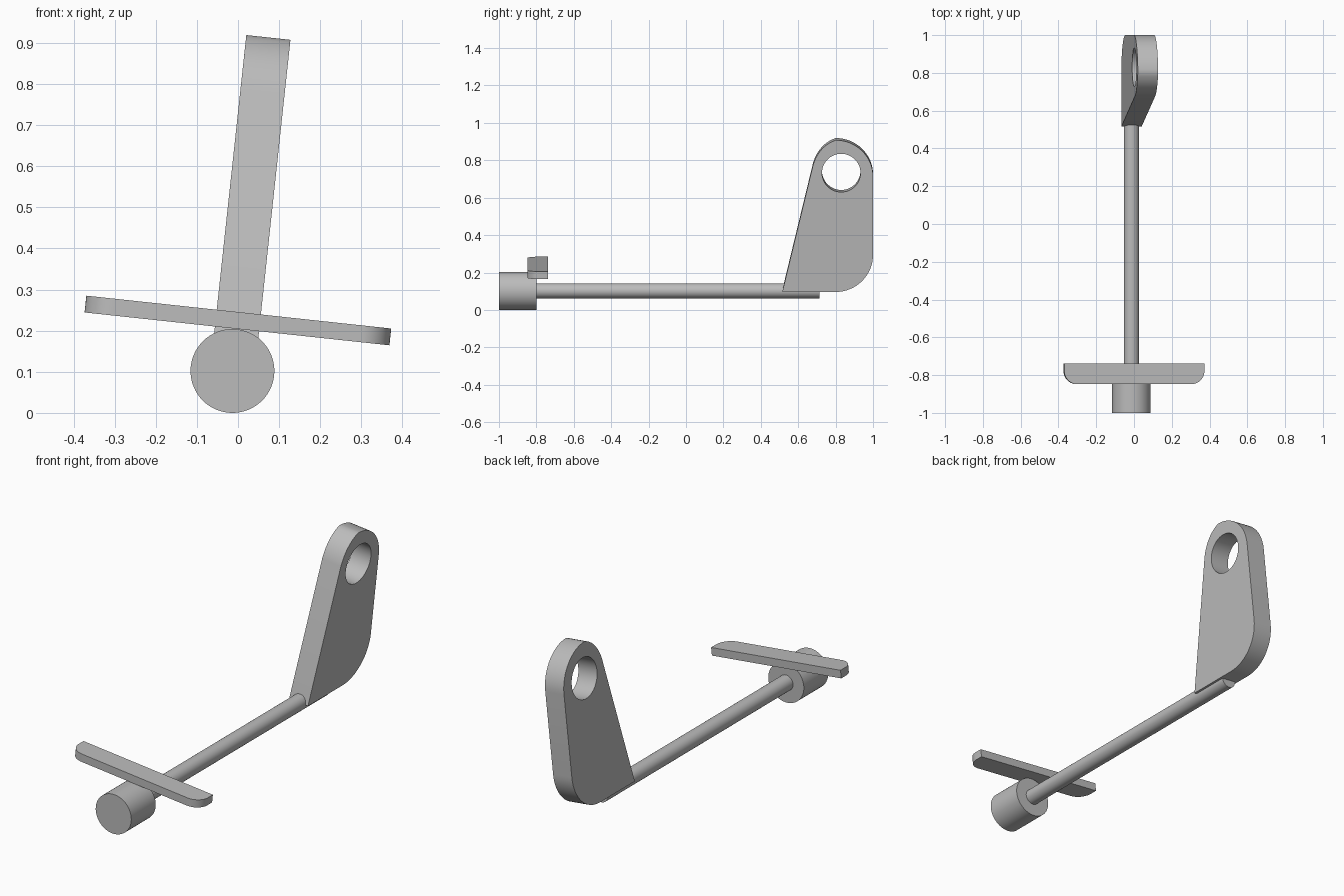
import bpy
import bmesh
from math import sin, cos, pi, radians
from mathutils import Matrix, Vector

if "Cube" in bpy.data.objects:
    bpy.data.objects.remove(bpy.data.objects["Cube"], do_unlink=True)

# Single grey material
GREY = (0.5, 0.5, 0.5, 1.0)
mat = bpy.data.materials.new("plain grey")
mat.use_nodes = True
mat.diffuse_color = GREY
mat.node_tree.nodes["Principled BSDF"].inputs["Base Color"].default_value = GREY

# The whole assembly is rolled slightly about the rod axis
ROLL = Matrix.Translation((-0.0135, 0, 0.102)) @ Matrix.Rotation(radians(6.15), 4, "Y")
SIDEWAYS = Matrix(((0, 0, 1, 0), (1, 0, 0, 0), (0, 1, 0, 0), (0, 0, 0, 1)))


def arc(cx, cy, rx, ry, start, end, steps=16):
    angles = [radians(start + (end - start) * i / steps) for i in range(steps + 1)]
    return [(cx + rx * cos(a), cy + ry * sin(a)) for a in angles]


def bend(a, b, c, steps=10):
    a, b, c = Vector(a), Vector(b), Vector(c)
    ts = [i / steps for i in range(steps + 1)]
    return [tuple(a * (1 - t) ** 2 + b * 2 * t * (1 - t) + c * t * t) for t in ts]


def finish(obj):
    obj.data.materials.clear()
    obj.data.materials.append(mat)
    bpy.ops.object.select_all(action="DESELECT")
    obj.select_set(True)
    bpy.context.view_layer.objects.active = obj
    bpy.ops.object.shade_smooth_by_angle(angle=radians(25))


def plate(name, loops, half_thickness, matrix):
    """Extrude a filled outline; any further loops become holes."""
    curve = bpy.data.curves.new(name + " outline", "CURVE")
    curve.dimensions = "2D"
    curve.fill_mode = "BOTH"
    curve.extrude = half_thickness
    for loop in loops:
        spline = curve.splines.new("POLY")
        spline.points.add(len(loop) - 1)
        for point, (x, y) in zip(spline.points, loop):
            point.co = (x, y, 0, 1)
        spline.use_cyclic_u = True
    helper = bpy.data.objects.new(name + " outline", curve)
    bpy.context.collection.objects.link(helper)
    deps = bpy.context.evaluated_depsgraph_get()
    mesh = bpy.data.meshes.new_from_object(helper.evaluated_get(deps))
    bpy.data.objects.remove(helper, do_unlink=True)
    bm = bmesh.new()
    bm.from_mesh(mesh)
    bmesh.ops.remove_doubles(bm, verts=bm.verts, dist=0.0001)
    bmesh.ops.recalc_face_normals(bm, faces=bm.faces)
    bm.to_mesh(mesh)
    bm.free()
    mesh.name = name
    obj = bpy.data.objects.new(name, mesh)
    bpy.context.collection.objects.link(obj)
    obj.matrix_world = ROLL @ matrix
    finish(obj)


def rod(name, radius, y0, y1):
    bpy.ops.mesh.primitive_cylinder_add(vertices=64, radius=radius, depth=y1 - y0)
    obj = bpy.context.object
    obj.name = name
    place = Matrix.Translation((0, (y0 + y1) / 2, 0)) @ Matrix.Rotation(pi / 2, 4, "X")
    obj.matrix_world = ROLL @ place
    finish(obj)


# Front knob and long shaft
rod("front_knob", 0.102, -1.0, -0.8)
rod("shaft", 0.04, -0.81, 0.715)

# Cross bar with rounded front corners
bar = [(0.373, -0.738), (-0.373, -0.738)]
bar += arc(-0.303, -0.778, 0.07, 0.07, 180, 270)
bar += arc(0.303, -0.778, 0.07, 0.07, 270, 360)
plate("cross_bar", [bar], 0.0205, Matrix.Translation((0, 0, 0.1235)))

# Upright bracket with a round eye
bracket = [(0.515, 0)]
bracket += arc(0.8, 0.2, 0.2, 0.2, 270, 360)
bracket += arc(0.8, 0.62, 0.2, 0.196, 0, 90)
bracket += bend((0.8, 0.816), (0.712, 0.785), (0.68, 0.685))[1:]
eye = arc(0.83, 0.64, 0.103, 0.103, 0, 360, 48)[:-1]
plate("eye_bracket", [bracket, eye], 0.054, SIDEWAYS)
